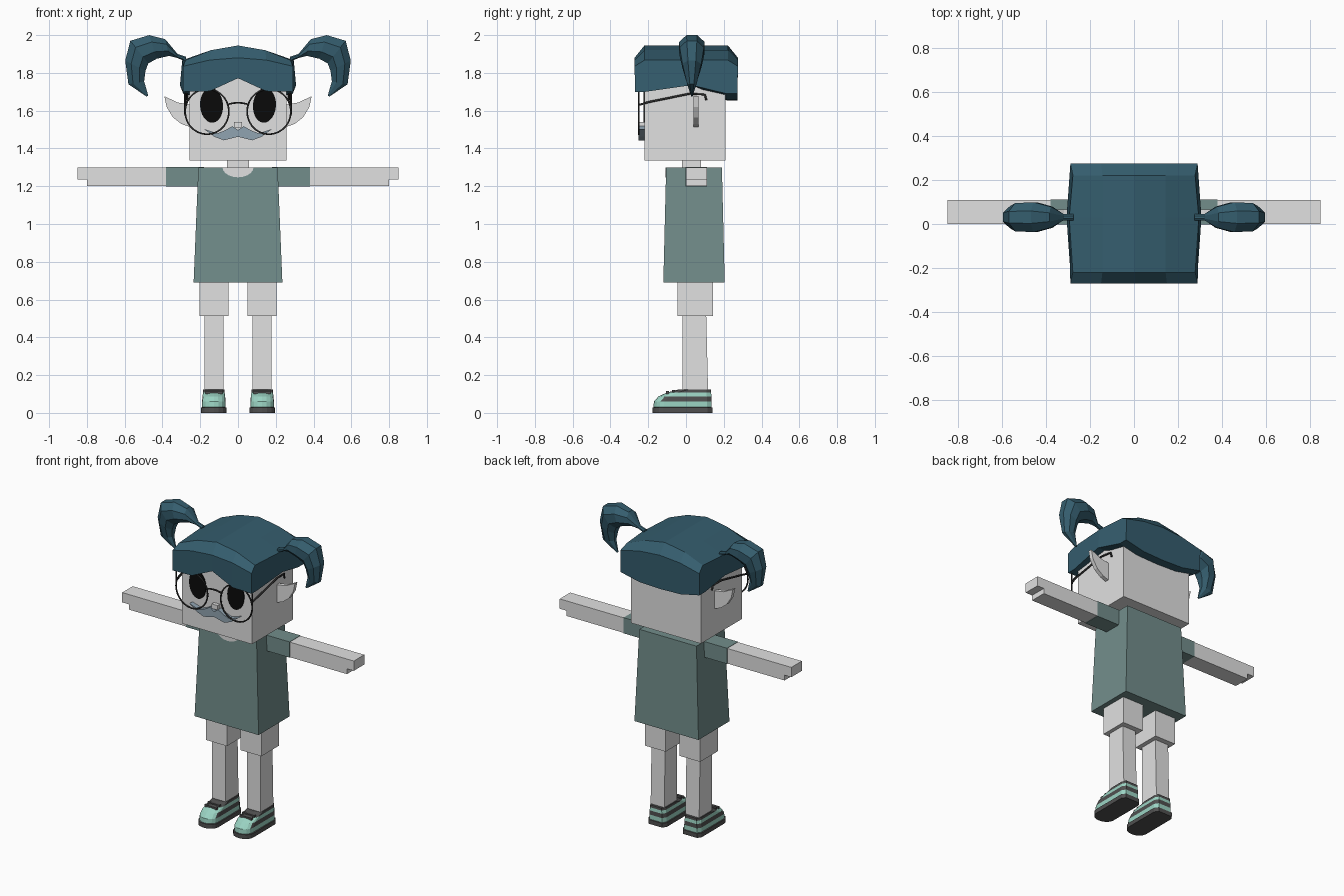
import bpy, bmesh
from math import sin, cos, pi, radians
from mathutils import Vector

cube = bpy.data.objects.get("Cube")
if cube:
    bpy.data.objects.remove(cube, do_unlink=True)


def material(name, r, g, b):
    m = bpy.data.materials.new(name)
    m.use_nodes = True
    m.diffuse_color = (r, g, b, 1)
    m.node_tree.nodes["Principled BSDF"].inputs["Base Color"].default_value = (r, g, b, 1)
    return m


SKIN = material("pale grey skin", 0.75, 0.75, 0.75)
DRESS = material("sage dress", 0.17, 0.27, 0.26)
HAIR = material("deep teal hair", 0.035, 0.11, 0.155)
STACHE = material("blue grey moustache", 0.28, 0.37, 0.44)
BLACK = material("eye black", 0.003, 0.003, 0.003)
FRAME = material("dark frame", 0.025, 0.025, 0.025)
MINT = material("mint shoe", 0.33, 0.66, 0.55)
DARK = material("charcoal shoe", 0.08, 0.08, 0.08)


def add_mesh(name, verts, faces, *mats):
    mesh = bpy.data.meshes.new(name)
    bm = bmesh.new()
    vs = [bm.verts.new(v) for v in verts]
    for f in faces:
        bm.faces.new([vs[i] for i in f])
    bmesh.ops.recalc_face_normals(bm, faces=bm.faces)
    bm.to_mesh(mesh)
    bm.free()
    for m in mats:
        mesh.materials.append(m)
    ob = bpy.data.objects.new(name, mesh)
    bpy.context.collection.objects.link(ob)
    return ob


def loft(name, rings, *mats, caps=True):
    """Skin a list of equal rings of points."""
    n = len(rings[0])
    faces = [(k * n + i, k * n + (i + 1) % n, (k + 1) * n + (i + 1) % n, (k + 1) * n + i)
             for k in range(len(rings) - 1) for i in range(n)]
    if caps:
        last = (len(rings) - 1) * n
        faces += [tuple(range(n)), tuple(range(last, last + n))]
    return add_mesh(name, [p for r in rings for p in r], faces, *mats)


def rect(x0, x1, y0, y1, z):
    return [(x0, y0, z), (x1, y0, z), (x1, y1, z), (x0, y1, z)]


def box(name, x, y, z, mat):
    return loft(name, [rect(*x, *y, z[0]), rect(*x, *y, z[1])], mat)


def plate(name, outline, y0, y1, mat):
    """Extrude an (x, z) outline along y."""
    return loft(name, [[(x, y, z) for x, z in outline] for y in (y0, y1)], mat)


def ellipse(cx, cz, rx, rz, n, start=0, end=2 * pi, tilt=0):
    pts = []
    for i in range(n):
        a = start + (end - start) * i / n
        u, v = rx * cos(a), rz * sin(a)
        pts.append((cx + u * cos(tilt) - v * sin(tilt), cz + u * sin(tilt) + v * cos(tilt)))
    return pts


def tube(name, points, radius, mat, cyclic=False):
    curve = bpy.data.curves.new(name, "CURVE")
    curve.dimensions = "3D"
    curve.bevel_depth = radius
    curve.bevel_resolution = 1
    curve.use_fill_caps = True
    sp = curve.splines.new("POLY")
    sp.points.add(len(points) - 1)
    for p, co in zip(sp.points, points):
        p.co = (*co, 1)
    sp.use_cyclic_u = cyclic
    tmp = bpy.data.objects.new(name + "_path", curve)
    bpy.context.collection.objects.link(tmp)
    dg = bpy.context.evaluated_depsgraph_get()
    mesh = bpy.data.meshes.new_from_object(tmp.evaluated_get(dg))
    bpy.data.objects.remove(tmp, do_unlink=True)
    mesh.materials.clear()
    mesh.materials.append(mat)
    ob = bpy.data.objects.new(name, mesh)
    bpy.context.collection.objects.link(ob)


# Head, neck and nose
box("head", (-0.257, 0.257), (-0.22, 0.21), (1.337, 1.81), SKIN)
box("neck", (-0.058, 0.058), (-0.02, 0.08), (1.25, 1.36), SKIN)
box("nose", (-0.022, 0.022), (-0.245, -0.21), (1.51, 1.54), SKIN)

# Dress with a round neckline
loft("dress", [rect(-0.235, 0.235, -0.12, 0.205, 0.69),
               rect(-0.21, 0.21, -0.105, 0.19, 1.3)], DRESS)
plate("neckline", ellipse(0, 1.3, 0.082, 0.053, 11, pi, 2 * pi + 0.3), -0.108, -0.1, SKIN)

# Moustache
half = [(0, 1.497), (0.03, 1.518), (0.07, 1.495), (0.11, 1.48), (0.18, 1.503),
        (0.125, 1.462), (0.075, 1.443), (0, 1.462)]
plate("moustache", half + [(-x, z) for x, z in half[-2:0:-1]], -0.252, -0.215, STACHE)

# Hair cap: cross-sections along x with a notched fringe, closed at both ends
columns = [(-0.29, 1.70, 1.835, 1.867, 1.69), (-0.15, 1.703, 1.868, 1.92, 1.66),
           (0, 1.772, 1.88, 1.945, 1.655), (0.15, 1.703, 1.868, 1.92, 1.66),
           (0.29, 1.70, 1.835, 1.867, 1.69)]
rings = []
for x, fringe, edge, crown, nape in columns:
    bulge = 1.06 if abs(x) > 0.2 else 1
    rings.append([(x, -0.27, fringe), (x, -0.272, edge), (x * 0.96, -0.22, crown),
                  (x * 0.96 * bulge, 0.03, crown), (x * 0.96, 0.222, crown), (x, 0.275, edge),
                  (x, 0.272, nape), (x, 0.215, nape), (x * bulge, 0.03, 1.735),
                  (x, -0.215, fringe)])
cap = loft("hair_cap", rings, HAIR, caps=False)
bm = bmesh.new()
bm.from_mesh(cap.data)
bm.verts.ensure_lookup_table()
for base in (0, 40):
    for loop in ((0, 1, 2, 3, 8, 9), (3, 4, 5, 6, 7, 8)):
        bm.faces.new([bm.verts[base + i] for i in loop])
bmesh.ops.recalc_face_normals(bm, faces=bm.faces)
bm.to_mesh(cap.data)
bm.free()


def shoe_ring(cx, z, front, back, hw):
    toe = [(cx + hw * cos(pi * i / 8), front + 0.055 * (1 - sin(pi * i / 8)), z) for i in range(9)]
    heel = [(cx - hw, back - 0.025, z), (cx - hw * 0.75, back, z),
            (cx + hw * 0.75, back, z), (cx + hw, back - 0.025, z)]
    return toe + heel


# Pigtail sections: outer (x, z), inner (x, z), half thickness
locks = [((0.275, 1.885), (0.275, 1.86), 0.015), ((0.32, 1.9), (0.325, 1.88), 0.015),
         ((0.385, 1.978), (0.365, 1.89), 0.048), ((0.47, 2.0), (0.43, 1.875), 0.068),
         ((0.57, 1.97), (0.475, 1.85), 0.064), ((0.597, 1.865), (0.49, 1.81), 0.05),
         ((0.58, 1.74), (0.497, 1.755), 0.026), ((0.485, 1.675), (0.475, 1.68), 0.004)]

for s, side in ((1, "left"), (-1, "right")):
    # Pigtail
    rings = []
    for outer, inner, w in locks:
        a, b = Vector(outer), Vector(inner)
        mid, arm = (a + b) / 2, (a - b) / 2
        ring = []
        for i in range(8):
            t = pi / 8 + i * pi / 4
            p = mid + arm * cos(t) / cos(pi / 8)
            ring.append((s * p.x, 0.031 + w * sin(t) / cos(pi / 8), p.y))
        rings.append(ring)
    loft(side + "_pigtail", rings, HAIR)

    # Pointed ear
    ear = [(0.25, 1.632), (0.32, 1.643), (0.39, 1.677), (0.378, 1.62), (0.345, 1.565),
           (0.3, 1.53), (0.25, 1.512)]
    plate(side + "_ear", [(s * x, z) for x, z in ear], 0.04, 0.066, SKIN)

    # Eye and spectacles
    plate(side + "_eye", ellipse(s * 0.14, 1.628, 0.061, 0.092, 24, tilt=s * radians(-4)),
          -0.226, -0.218, BLACK)
    rim = ellipse(s * 0.164, 1.595, 0.116, 0.12, 28)
    tube(side + "_rim", [(x, -0.25, z) for x, z in rim], 0.005, FRAME, True)
    tube(side + "_temple", [(s * 0.277, -0.25, 1.63), (s * 0.28, -0.2, 1.645),
                            (s * 0.275, 0.02, 1.69), (s * 0.268, 0.1, 1.685),
                            (s * 0.266, 0.108, 1.655)], 0.006, FRAME)
    tube(side + "_hinge", [(s * 0.28, -0.25, 1.58), (s * 0.28, -0.25, 1.69)], 0.005, FRAME)

    # Arm, hand and sleeve
    def span(a, b):
        return sorted((s * a, s * b))
    box(side + "_sleeve", span(0.18, 0.38), (-0.002, 0.112), (1.198, 1.302), DRESS)
    box(side + "_arm", span(0.37, 0.8), (0, 0.11), (1.2, 1.3), SKIN)
    box(side + "_hand", span(0.8, 0.85), (0, 0.11), (1.235, 1.3), SKIN)

    # Leg
    box(side + "_thigh", span(0.05, 0.203), (-0.045, 0.142), (0.512, 0.72), SKIN)
    loft(side + "_shin", [rect(*span(0.078, 0.178), -0.018, 0.118, 0.07),
                          rect(*span(0.078, 0.178), -0.018, 0.107, 0.515)], SKIN)

    # Shoe, coloured in bands
    cx = s * 0.128
    layers = [(0, -0.177, 0.14, 0.068), (0.028, -0.177, 0.14, 0.068),
              (0.03, -0.172, 0.135, 0.062), (0.06, -0.17, 0.135, 0.062),
              (0.088, -0.145, 0.135, 0.06), (0.108, -0.1, 0.133, 0.057),
              (0.124, -0.04, 0.133, 0.056)]
    shoe = loft(side + "_shoe", [shoe_ring(cx, *l) for l in layers], MINT, DARK)
    for f in shoe.data.polygons:
        y, z = f.center.y, f.center.z
        stripe = 0.06 < z < 0.088 and y > -0.12 and abs(f.normal.x) + f.normal.y > 0.3
        f.material_index = int(z < 0.03 or z > 0.11 or stripe)
    for y, z in ((-0.105, 0.101), (-0.075, 0.108)):
        box(side + "_lace", (cx - 0.045, cx + 0.045), (y, y + 0.016), (z, z + 0.014), DARK)

# Spectacle bridge
tube("bridge", [(x, -0.25, 1.642 - 3 * x * x) for x in (-0.052, -0.025, 0, 0.025, 0.052)],
     0.005, FRAME)
